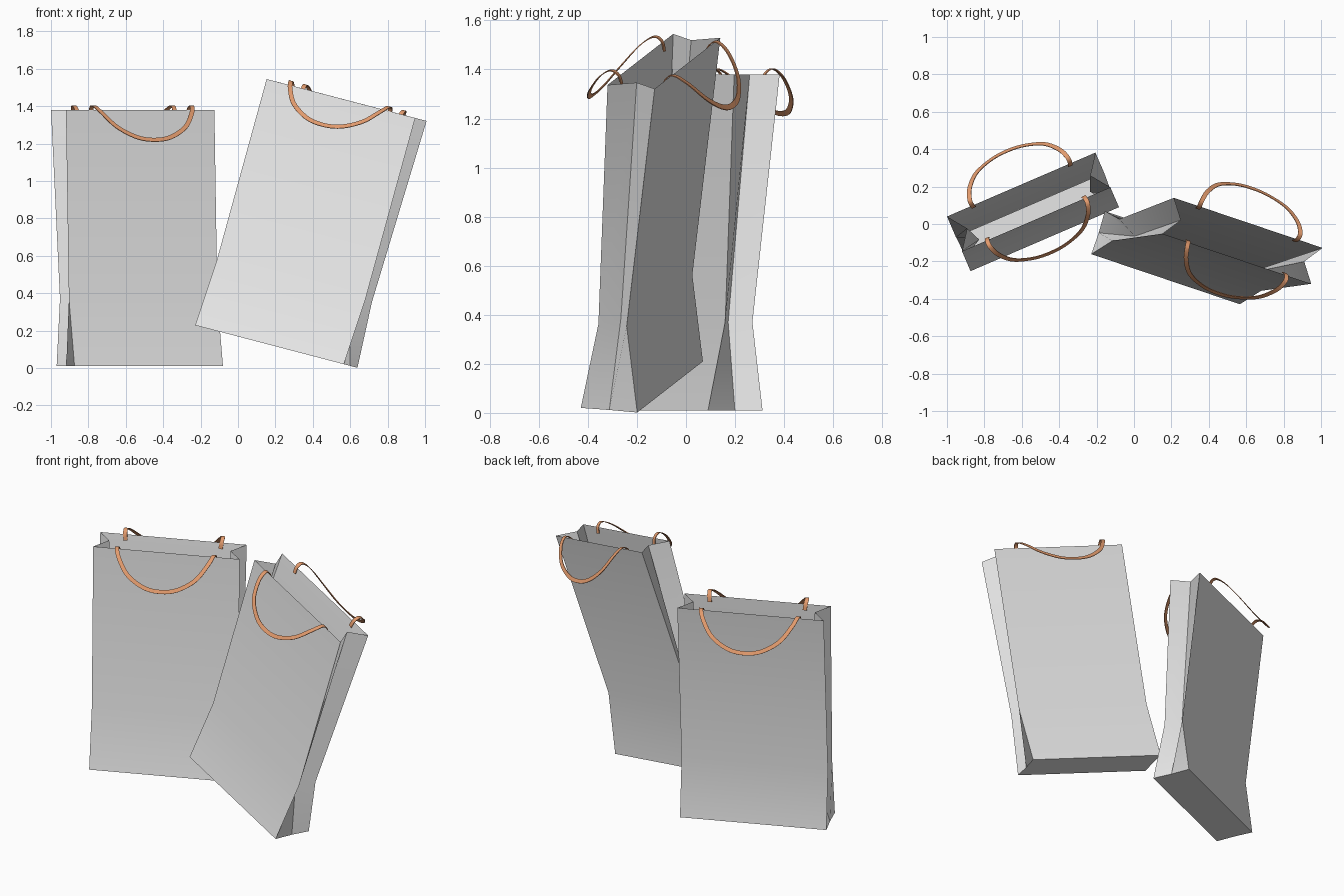
import bpy, math
from mathutils import Vector, Matrix

if "Cube" in bpy.data.objects:
    bpy.data.objects.remove(bpy.data.objects["Cube"])


def material(name, rgb):
    m = bpy.data.materials.new(name)
    m.diffuse_color = (*rgb, 1)
    m.use_nodes = True
    m.node_tree.nodes["Principled BSDF"].inputs["Base Color"].default_value = m.diffuse_color
    return m


PAPER = material("white paper", (0.8, 0.8, 0.8))
RIBBON = material("copper ribbon", (0.75, 0.32, 0.15))
HALF_W, SIDE = 0.432, 0.125          # half bag width, half gusset paper width
TOP_FRONT, TOP_BACK = -0.005, 0.197  # rim position of both panels


def make_object(name, verts, faces, mat, matrix):
    me = bpy.data.meshes.new(name)
    me.from_pydata([tuple(v) for v in verts], [], faces)
    me.materials.append(mat)
    ob = bpy.data.objects.new(name, me)
    bpy.context.collection.objects.link(ob)
    ob.matrix_world = matrix
    bpy.ops.object.select_all(action='DESELECT')
    ob.select_set(True)
    bpy.context.view_layer.objects.active = ob
    bpy.ops.object.shade_smooth_by_angle(angle=math.radians(30))
    return ob


# Paper bag: open top, side gussets folded inward, pinched above the base
def bag(name, matrix):
    verts, faces = [], []
    for z, front, back in ((0, -0.121, 0.121), (0.36, -0.045, 0.076), (1.37, TOP_FRONT, TOP_BACK)):
        half = (back - front) / 2
        fold = HALF_W - (math.sqrt(SIDE ** 2 - half ** 2) if z else 0.004)
        mid = (front + back) / 2
        verts += [(-HALF_W, front, z), (HALF_W, front, z), (fold, mid, z),
                  (HALF_W, back, z), (-HALF_W, back, z), (-fold, mid, z)]
    for r in (0, 6):
        for j in range(6):
            k = (j + 1) % 6
            faces.append((r + j, r + k, r + 6 + k, r + 6 + j))
    faces.append((5, 4, 3, 2, 1, 0))
    make_object(name, verts, faces, PAPER, matrix)


def catmull(p0, p1, p2, p3, t):
    return 0.5 * (2 * p1 + (p2 - p0) * t + (2 * p0 - 5 * p1 + 4 * p2 - p3) * t * t
                  + (3 * p1 - p0 - 3 * p2 + p3) * t ** 3)


# Handle: flat ribbon rising over the rim and drooping outside the panel
def handle(name, matrix, base, sign):
    half = [Vector(p) for p in ((-0.28, -0.012, 1.335), (-0.285, 0.0, 1.375), (-0.285, 0.035, 1.392),
                                (-0.262, 0.09, 1.355), (-0.2, 0.15, 1.28),
                                (-0.1, 0.185, 1.225), (0, 0.195, 1.21))]
    flip = Vector((-1, 1, 1))
    ctrl = half + [p * flip for p in reversed(half[:-1])]
    ctrl = [ctrl[0]] + ctrl + [ctrl[-1]]
    steps = 6
    pts = [catmull(*ctrl[i:i + 4], s / steps) for i in range(len(ctrl) - 3) for s in range(steps)]
    pts.append(ctrl[-1])
    n = len(pts)
    verts, faces = [], []
    for i, p in enumerate(pts):
        tangent = (pts[min(i + 1, n - 1)] - pts[max(i - 1, 0)]).normalized()
        # ribbon lies on the sheet swept sideways from the drooping profile
        a = max(1, min(i, n - 1 - i))
        d = pts[a] - pts[a - 1]
        normal = Vector((0, -d.z, d.y)).normalized()
        across = normal.cross(tangent).normalized() * 0.012
        thick = normal * 0.002
        for q in (p - across - thick, p + across - thick, p + across + thick, p - across + thick):
            verts.append((q.x, base + sign * q.y, q.z))
        if i:
            b = 4 * i
            for j in range(4):
                k = (j + 1) % 4
                f = (b - 4 + j, b - 4 + k, b + k, b + j)
                faces.append(f if sign > 0 else f[::-1])
    end = 4 * (n - 1)
    caps = [(3, 2, 1, 0), (end, end + 1, end + 2, end + 3)]
    faces += caps if sign > 0 else [c[::-1] for c in caps]
    make_object(name, verts, faces, RIBBON, matrix)


# Placement: one bag standing, one tipped onto a corner
standing = Matrix.Translation((-0.525, 0.03, 0.01)) @ Matrix.Rotation(math.radians(23.3), 4, 'Z')
ux = Vector((0.92, -0.31, -0.241)).normalized()
uy = Vector((0.29, 0.954, -0.075))
uy = (uy - ux * uy.dot(ux)).normalized()
uz = ux.cross(uy)
tipped = Matrix.Translation((0.205, -0.18, 0.115)) @ Matrix((ux, uy, uz)).transposed().to_4x4()

for label, mat in (("standing", standing), ("tipped", tipped)):
    bag(label + "_bag", mat)
    handle(label + "_front_handle", mat, TOP_FRONT, -1)
    handle(label + "_back_handle", mat, TOP_BACK, 1)
